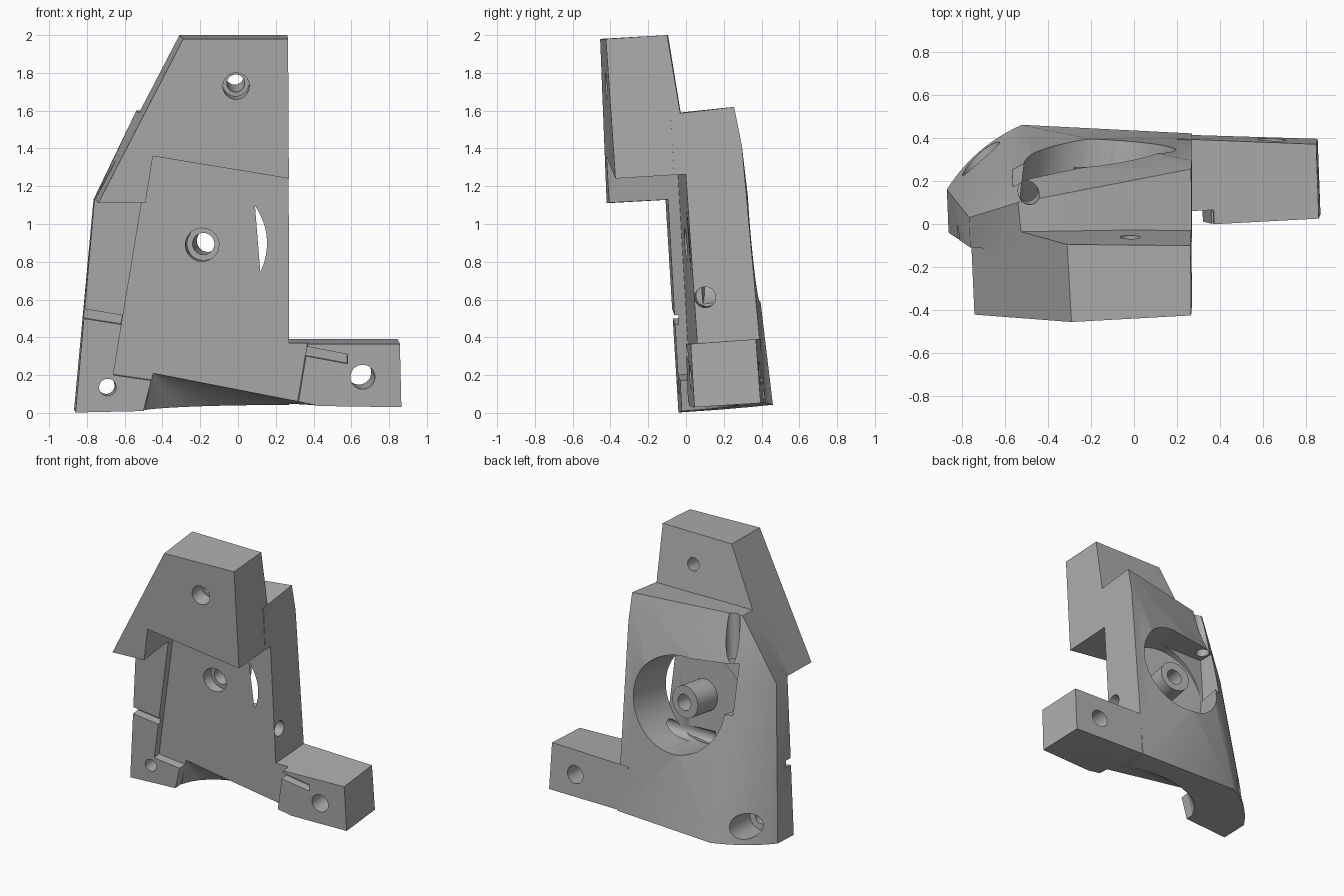
import bpy, bmesh, math
from mathutils import Vector

if "Cube" in bpy.data.objects:
    bpy.data.objects.remove(bpy.data.objects["Cube"])

grey = bpy.data.materials.new("plain grey")
grey.use_nodes = True
grey.diffuse_color = (0.42, 0.42, 0.42, 1)
grey.node_tree.nodes["Principled BSDF"].inputs["Base Color"].default_value = (0.42, 0.42, 0.42, 1)

# Directions: normal of the front faces, of the rear cavity, of the upper bolt
FRONT = Vector((-0.055, 1, 0.068)).normalized()
CAVITY = Vector((0.12, 1, 0.082)).normalized()
UPPER = Vector((-0.02, 1, 0.15)).normalized()


def on_plane(x, z, u):
    """Point on the tilted plane at depth u behind the front datum."""
    return Vector((x, u + 0.055 * x - 0.068 * z, z))


def finish(name, bm):
    bmesh.ops.recalc_face_normals(bm, faces=bm.faces)
    mesh = bpy.data.meshes.new(name)
    bm.to_mesh(mesh)
    bm.free()
    mesh.materials.append(grey)
    obj = bpy.data.objects.new(name, mesh)
    bpy.context.collection.objects.link(obj)
    return obj


def prism(name, outline, u0, u1, axis=FRONT):
    bm = bmesh.new()
    front = [bm.verts.new(on_plane(x, z, 0) + axis * u0) for x, z in outline]
    back = [bm.verts.new(on_plane(x, z, 0) + axis * u1) for x, z in outline]
    bm.faces.new(front)
    bm.faces.new(back[::-1])
    for i in range(len(front)):
        j = (i + 1) % len(front)
        bm.faces.new((front[i], front[j], back[j], back[i]))
    return finish(name, bm)


def hull(name, points):
    bm = bmesh.new()
    for p in points:
        bm.verts.new(p)
    res = bmesh.ops.convex_hull(bm, input=bm.verts)
    spare = {e for e in res["geom_interior"] + res["geom_unused"] if isinstance(e, bmesh.types.BMVert)}
    bmesh.ops.delete(bm, geom=list(spare), context="VERTS")
    bmesh.ops.dissolve_limit(bm, angle_limit=0.01, verts=bm.verts, edges=bm.edges)
    return finish(name, bm)


def rod(name, a, b, r, sides=48):
    a, b = Vector(a), Vector(b)
    bm = bmesh.new()
    bmesh.ops.create_cone(bm, cap_ends=True, segments=sides, radius1=r, radius2=r, depth=(b - a).length)
    bm.transform((b - a).to_track_quat("Z", "Y").to_matrix().to_4x4())
    bmesh.ops.translate(bm, verts=bm.verts, vec=(a + b) / 2)
    return finish(name, bm)


def drill(name, start, r, d0, d1, axis=FRONT, sides=48):
    return rod(name, start + axis * d0, start + axis * d1, r, sides)


def combine(target, other, mode):
    mod = target.modifiers.new("combine", "BOOLEAN")
    mod.operation, mod.object, mod.solver = mode, other, "EXACT"
    bpy.context.view_layer.objects.active = target
    bpy.ops.object.modifier_apply(modifier=mod.name)
    bpy.data.objects.remove(other)


def base_z(x, y):
    return 0.002 + 0.07 * (y + 0.04) + 0.018 * (x + 0.86)


def rounded_corner(x0, y0, x1, y1, bulge, steps=12):
    """Shallow arc between two points, bowed outwards to the back left."""
    across = Vector((y0 - y1, x1 - x0)).normalized()
    for i in range(steps + 1):
        t = i / steps
        b = bulge * 4 * t * (1 - t)
        yield x0 + (x1 - x0) * t + across.x * b, y0 + (y1 - y0) * t + across.y * b


# Main body: tapered shell with a rounded back left corner
foot = [(0.27, 0.015), (0.27, 0.42), (-0.86, -0.04)]
foot += rounded_corner(-0.868, 0.16, -0.52, 0.46, 0.035)
points = [(x, y, base_z(x, y)) for x, y in foot]
points += [on_plane(-0.76, 1.13, 0.01), on_plane(0.27, 1.24, 0.01),
           on_plane(-0.515, 1.58, 0.01), on_plane(0.268, 1.58, 0.01)]
points += [(-0.538, 0.1, 1.6), (0.265, 0.255, 1.62), (0.268, 0.295, 1.42), (0.27, 0.32, 1.15)]
points += [(x, y, 1.13) for x, y in rounded_corner(-0.765, 0.03, -0.45, 0.26, 0.03)]
body = hull("bracket_body", points)

# Thick upper block with a leaning back face, and side arm
block = hull("upper_block", [
    on_plane(-0.29, 1.98, -0.304), on_plane(0.265, 1.98, -0.304),
    on_plane(0.27, 1.12, -0.304), on_plane(-0.74, 1.11, -0.304),
    (-0.31, -0.095, 2.0), (0.262, -0.1, 2.0), (0.266, 0.045, 1.14), (-0.76, 0.03, 1.135)])
combine(body, block, "UNION")
arm = hull("side_arm", [(x, y, z) for x, y, z in (
    (0.2, 0.005, 0.04), (0.2, -0.01, 0.365), (0.2, 0.415, 0.06), (0.2, 0.395, 0.39),
    (0.865, 0.045, 0.03), (0.857, 0.025, 0.365), (0.852, 0.395, 0.052), (0.845, 0.37, 0.39))])
combine(body, arm, "UNION")

# Front pocket, its relief grooves and the scooped underside
cuts = [prism("pocket", [(-0.467, 1.38), (0.4, 1.237), (0.4, 0.4), (0.37, 0.36), (0.36, 0.3), (0.32, 0.06),
                         (0.31, -0.1), (-0.53, -0.1), (-0.45, 0.17), (-0.66, 0.2), (-0.51, 1.11)], -0.8, 0.07),
        prism("arm_groove", [(0.34, 0.305), (0.58, 0.26), (0.58, 0.31), (0.34, 0.355)], -0.2, 0.06),
        prism("left_groove", [(-0.95, 0.52), (-0.6, 0.465), (-0.6, 0.515), (-0.95, 0.57)], -0.2, 0.07)]
scoop = [on_plane(-0.45, 0.21, 0.07), on_plane(0.32, 0.06, 0.07),
         (-0.45, -0.3, 0.21), (0.32, -0.3, 0.06), (-0.5, -0.3, -0.1), (0.46, -0.3, -0.1)]
for i in range(17):
    t = math.pi * i / 16
    x, y = -0.02 + 0.48 * math.cos(t), 0.28 * math.sin(t)
    scoop += [(x, y, base_z(x, y)), (x, y, -0.1)]
cuts.append(hull("underside_scoop", scoop))

# Round rear cavity, tilted so its floor breaks into the pocket as a crescent
floor = on_plane(-0.19, 0.9, 0.122)
cuts += [drill("cavity", floor, 0.345, 0, 0.8, CAVITY, 96),
         prism("cavity_corner", [(-0.545, 0.9), (-0.545, 1.255), (-0.19, 1.235), (-0.19, 0.9)], 0.18, 0.9),
         rod("channel", on_plane(-0.5, 1.1, 0.265), on_plane(-0.48, 1.75, 0.275), 0.047)]
for cut in cuts:
    combine(body, cut, "DIFFERENCE")

# Boss inside the cavity
combine(body, drill("boss", floor, 0.115, -0.02, 0.2, CAVITY), "UNION")

# Bolt holes: start, radius, depths, direction
boss_hole = on_plane(-0.19, 0.89, 0.07)
upper_hole = on_plane(-0.01, 1.73, -0.304)
foot_hole = on_plane(-0.69, 0.135, 0)
arm_hole = on_plane(0.66, 0.19, 0)
for start, r, d0, d1, axis in ((boss_hole, 0.088, -0.1, 0.06, CAVITY), (boss_hole, 0.058, 0, 0.6, CAVITY),
                               (upper_hole, 0.07, -0.1, 0.1, UPPER), (upper_hole, 0.047, 0, 0.6, UPPER),
                               (foot_hole, 0.045, -0.2, 0.6, FRONT), (foot_hole, 0.09, 0.16, 0.8, FRONT),
                               (arm_hole, 0.065, -0.2, 0.7, FRONT)):
    combine(body, drill("bolt_hole", start, r, d0, d1, axis), "DIFFERENCE")
combine(body, rod("side_hole", (0.4, 0.1, 0.61), (-0.3, 0.11, 0.62), 0.055), "DIFFERENCE")

# Smooth round walls, keep edges crisp
bpy.ops.object.select_all(action="DESELECT")
body.select_set(True)
bpy.context.view_layer.objects.active = body
bpy.ops.object.shade_smooth_by_angle(angle=math.radians(25))
